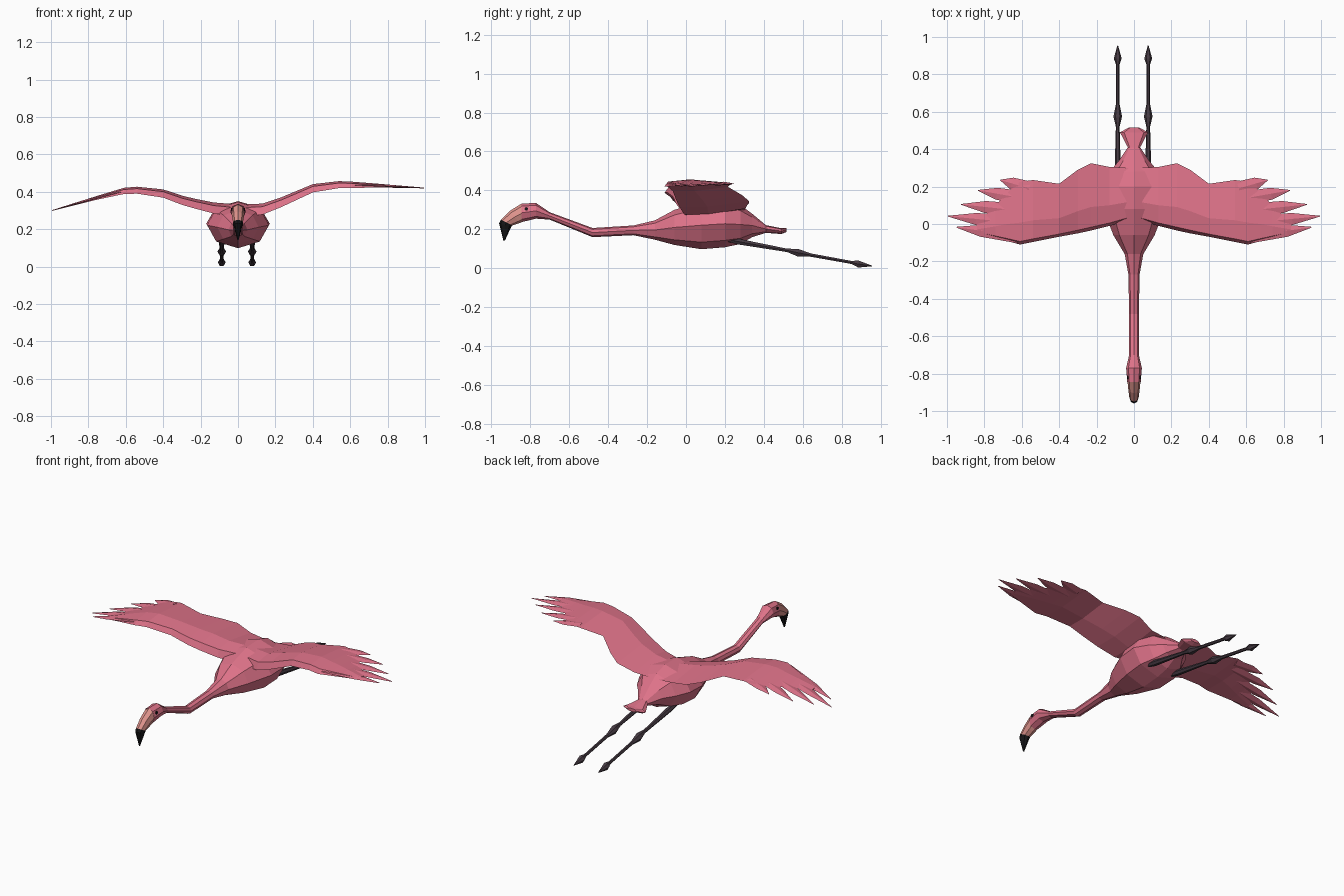
import bpy, bmesh, math
from mathutils import Vector

if "Cube" in bpy.data.objects:
    bpy.data.objects.remove(bpy.data.objects["Cube"])


def material(name, r, g, b):
    m = bpy.data.materials.new(name)
    m.diffuse_color = (r, g, b, 1)
    m.use_nodes = True
    m.node_tree.nodes["Principled BSDF"].inputs["Base Color"].default_value = m.diffuse_color
    return m


PINK = material("pink plumage", 0.73, 0.17, 0.25)
PALE = material("pale bill", 0.75, 0.30, 0.27)
BLACK = material("black", 0.008, 0.008, 0.009)
DARK = material("dark legs", 0.06, 0.042, 0.055)


def skin(name, rings, mat):
    """Join rings of equal point count into a closed flat-shaded solid."""
    bm = bmesh.new()
    loops = [[bm.verts.new(p) for p in ring] for ring in rings]
    n = len(loops[0])
    for a, b in zip(loops, loops[1:]):
        for i in range(n):
            j = (i + 1) % n
            bm.faces.new((a[i], a[j], b[j], b[i]))
    bm.faces.new(loops[0])
    bm.faces.new(loops[-1])
    bmesh.ops.recalc_face_normals(bm, faces=bm.faces)
    me = bpy.data.meshes.new(name)
    bm.to_mesh(me)
    bm.free()
    me.materials.append(mat)
    ob = bpy.data.objects.new(name, me)
    bpy.context.collection.objects.link(ob)
    return ob


def ring(yt, zt, yb, zb, w, x=0, n=8):
    """Oval ring spanning a top and a bottom profile point, half width w."""
    pts = []
    for i in range(n):
        a = 2 * math.pi * i / n
        s = (math.sin(a) + 1) / 2
        pts.append((x + w * math.cos(a), yb + (yt - yb) * s, zb + (zt - zb) * s))
    return pts


def lerp(table, x):
    for (x0, v0), (x1, v1) in zip(table, table[1:]):
        if x <= x1:
            return v0 + (v1 - v0) * (x - x0) / (x1 - x0)
    return table[-1][1]


# Body, neck, head and tail in one skin: y, half width, bottom z, top z
BODY = [(-.845, .036, .237, .333), (-.77, .042, .255, .335), (-.70, .026, .25, .288),
        (-.48, .026, .16, .207), (-.27, .03, .17, .22), (-.16, .05, .147, .246),
        (-.06, .11, .12, .30), (.08, .165, .098, .345), (.20, .17, .108, .35),
        (.28, .13, .125, .325), (.34, .08, .16, .28), (.41, .033, .182, .222),
        (.49, .075, .176, .206), (.515, .03, .186, .206)]
skin("body_neck_and_tail", [ring(y, t, y, b, w) for y, w, b, t in BODY], PINK)

# Bent bill: pale base, black hooked tip
skin("bill_base", [ring(-.845, .332, -.81, .25, .036), ring(-.905, .295, -.855, .232, .031),
                   ring(-.95, .25, -.893, .22, .026)], PALE)
skin("bill_tip", [ring(-.95, .25, -.893, .22, .026), ring(-.96, .232, -.899, .21, .024),
                  ring(-.938, .142, -.930, .142, .003)], BLACK)

# Eyes
for side in (-1, 1):
    bpy.ops.mesh.primitive_cylinder_add(vertices=8, radius=.009, depth=.009,
                                        location=(side * .032, -.82, .305),
                                        rotation=(0, math.pi / 2, 0))
    eye = bpy.context.object
    eye.name = "eye"
    eye.data.materials.append(BLACK)

# Legs trailing behind, with swollen ankle and pointed foot: y, z, radius
LEG = [(.18, .155, .012), (.27, .137, .017), (.52, .092, .010), (.575, .080, .023),
       (.64, .068, .010), (.85, .030, .009), (.885, .022, .021), (.955, .012, .002)]
for side, x in (("left", -.087), ("right", .076)):
    skin(side + "_leg", [ring(y, z + r, y, z - r, r, x, 6) for y, z, r in LEG], DARK)

# Wings: x, leading y, trailing y; the two sides flap at different heights
WING = [(.03, .02, .30), (.13, -.01, .305), (.23, -.035, .325), (.30, -.05, .29),
        (.40, -.068, .215), (.54, -.096, .235), (.61, -.11, .225), (.68, -.09, .165),
        (.74, -.073, .10), (.84, -.045, 0)]
SECTION = [(0, -.4), (.05, .25), (.35, .5), (1, .05), (.4, -.4)]
THICK = [(0, .075), (.2, .06), (.6, .038), (.84, .014), (1, .008)]
HEIGHT = {
    1: [(0, .295), (.15, .305), (.33, .385), (.42, .425), (.55, .437), (.8, .43), (1, .42)],
    -1: [(0, .295), (.15, .312), (.33, .36), (.45, .408), (.6, .405), (.8, .355), (1, .298)]}
# Feathers: root x, y and tip x, y
FEATHERS = [((.56, .19), (.715, .235)), ((.58, .135), (.835, .18)), ((.60, .07), (.925, .105)),
            ((.62, .005), (.995, .042)), ((.62, -.065), (.95, -.017))]

for side, label in ((1, "right"), (-1, "left")):
    rings = []
    for x, lead, trail in WING:
        z, t = lerp(HEIGHT[side], x), lerp(THICK, x)
        rings.append([(side * x, lead + (trail - lead) * f, z + t * h) for f, h in SECTION])
    skin(label + "_wing", rings, PINK)
    for k, (root, tip) in enumerate(FEATHERS):
        a, b = Vector(root), Vector(tip)
        across = (b - a).normalized().orthogonal()
        rings = []
        for f, w, t in ((0, .038, .008), (.6, .032, .007), (1, .002, .002)):
            p = a.lerp(b, f)
            pts = []
            for u, v in ((1, 0), (0, 1), (-1, 0), (0, -1)):
                q = p + across * w * u
                pts.append((side * q.x, q.y, lerp(HEIGHT[side], q.x) + t * v))
            rings.append(pts)
        skin(f"{label}_feather_{k + 1}", rings, PINK)
